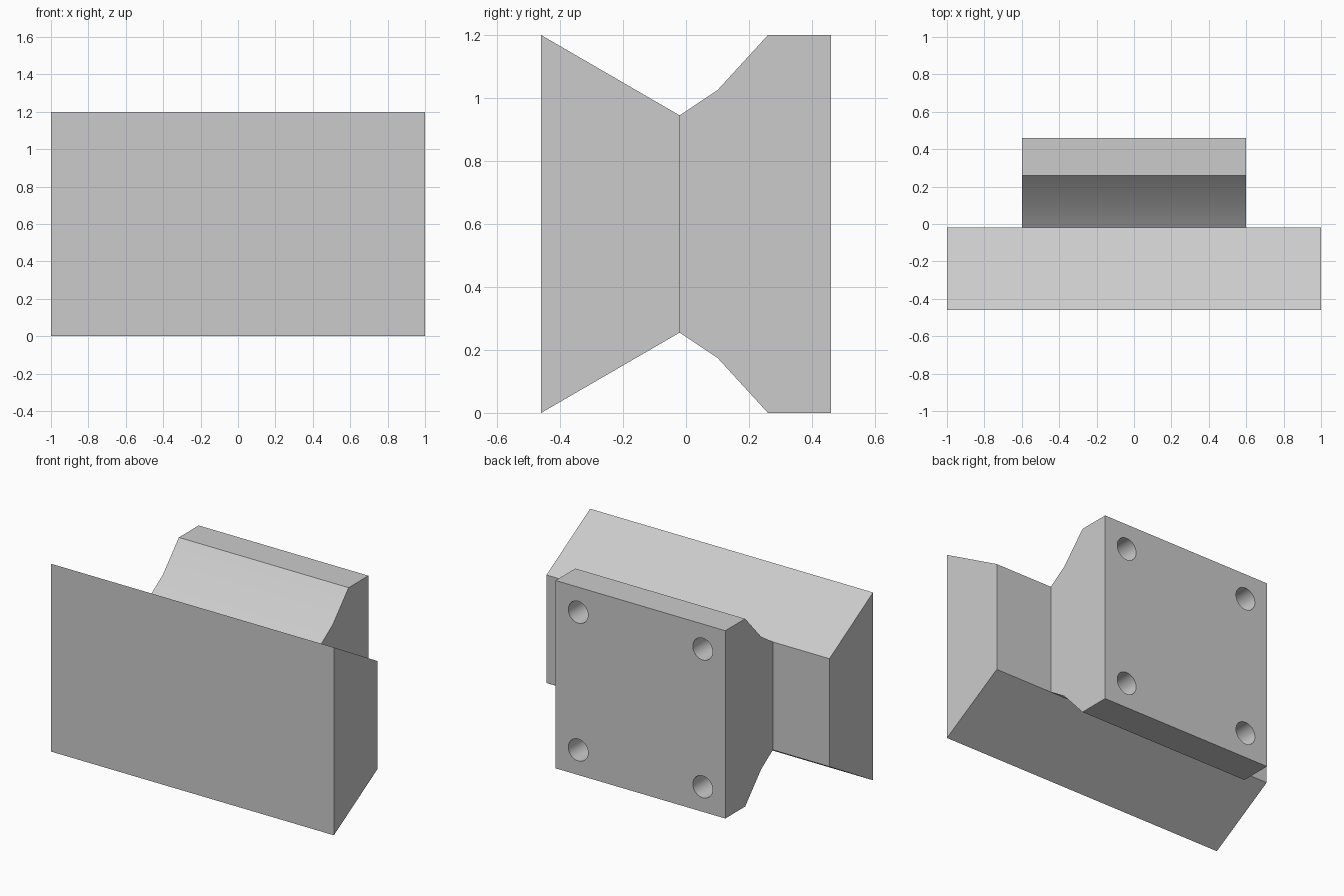
import bpy, bmesh, math
from mathutils import Matrix

cube = bpy.data.objects.get("Cube")
if cube:
    bpy.data.objects.remove(cube, do_unlink=True)

grey = bpy.data.materials.new("plain_grey")
grey.use_nodes = True
colour = (0.6, 0.6, 0.6, 1)
grey.diffuse_color = colour
grey.node_tree.nodes["Principled BSDF"].inputs["Base Color"].default_value = colour

HEIGHT = 1.2


def make_object(name, bm):
    bmesh.ops.recalc_face_normals(bm, faces=bm.faces)
    mesh = bpy.data.meshes.new(name)
    bm.to_mesh(mesh)
    bm.free()
    mesh.materials.append(grey)
    obj = bpy.data.objects.new(name, mesh)
    bpy.context.collection.objects.link(obj)
    return obj


def make_block(name, upper, half_width):
    """Mirror the upper (y, z) outline to the lower half, then extrude along x."""
    outline = upper + [(y, HEIGHT - z) for y, z in reversed(upper)]
    bm = bmesh.new()
    face = bm.faces.new([bm.verts.new((-half_width, y, z)) for y, z in outline])
    extruded = bmesh.ops.extrude_face_region(bm, geom=[face])["geom"]
    verts = [g for g in extruded if isinstance(g, bmesh.types.BMVert)]
    bmesh.ops.translate(bm, verts=verts, vec=(2 * half_width, 0, 0))
    return make_object(name, bm)


# Wide front block tapering towards the back
front_block = make_block("front_block", [(-0.46, HEIGHT), (-0.02, 0.945)], 1.0)

# Narrower mounting block flaring out to the back plate
mount_block = make_block(
    "mount_block",
    [(-0.02, 0.945), (0.1, 1.025), (0.26, HEIGHT), (0.46, HEIGHT)], 0.6)

# Four blind screw holes in the back plate
bm = bmesh.new()
for x in (-0.44, 0.44):
    for z in (0.16, HEIGHT - 0.16):
        place = Matrix.Translation((x, 0.36, z)) @ Matrix.Rotation(math.pi / 2, 4, "X")
        bmesh.ops.create_cone(bm, cap_ends=True, segments=32, radius1=0.07,
                              radius2=0.07, depth=0.2 + 0.02, matrix=place)
cutter = make_object("hole_cutter", bm)
cutter.hide_render = True

cut = mount_block.modifiers.new("screw_holes", "BOOLEAN")
cut.operation = "DIFFERENCE"
cut.solver = "EXACT"
cut.object = cutter
bpy.ops.object.select_all(action="DESELECT")
mount_block.select_set(True)
bpy.context.view_layer.objects.active = mount_block
bpy.ops.object.modifier_apply(modifier=cut.name)
bpy.data.objects.remove(cutter, do_unlink=True)

# Smooth hole walls and shallow bends, crisp corners
bpy.ops.object.shade_smooth_by_angle(angle=math.radians(30))
